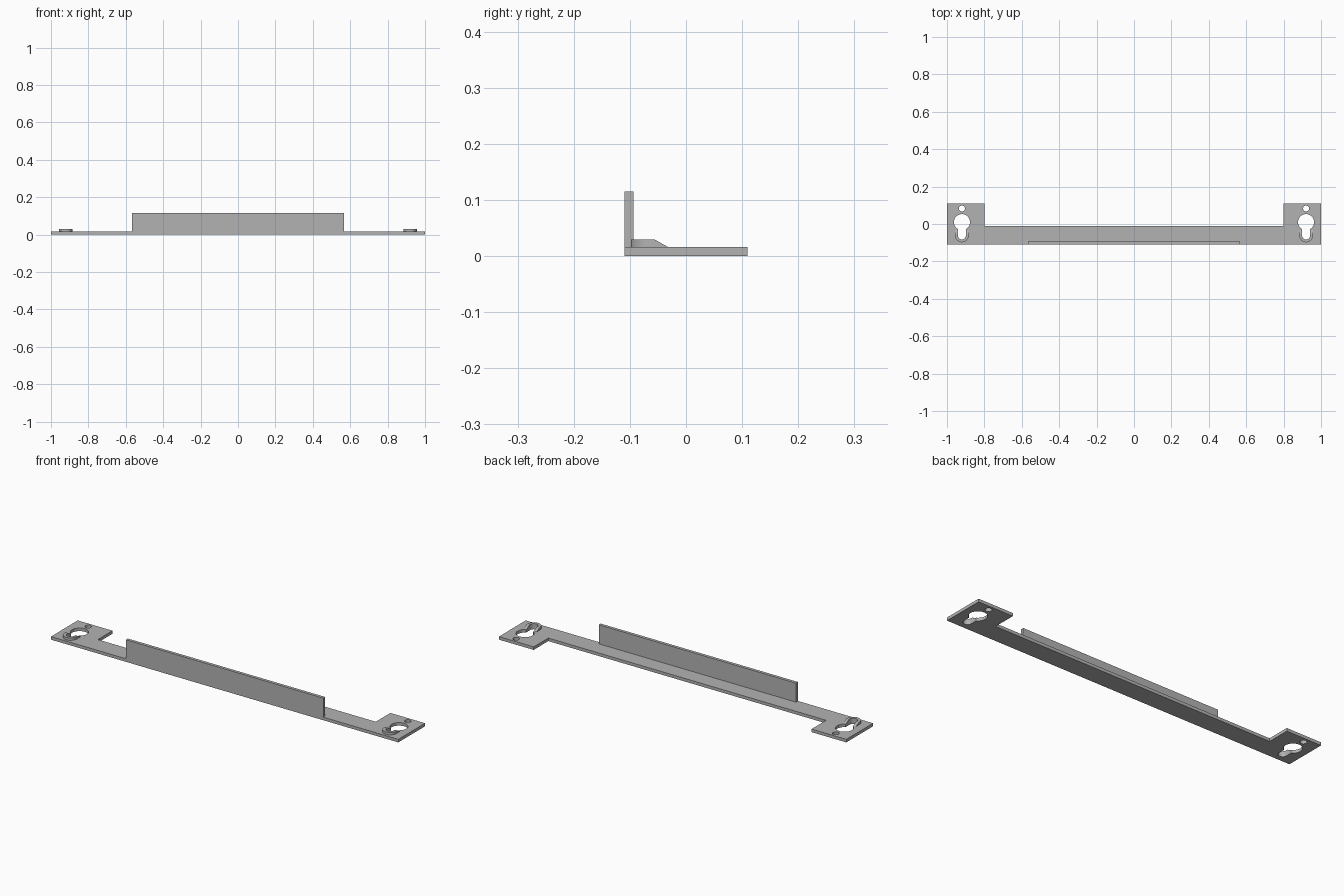
import bpy, bmesh
from math import sin, cos, pi, asin

cube = bpy.data.objects.get("Cube")
if cube:
    bpy.data.objects.remove(cube, do_unlink=True)

steel = bpy.data.materials.new("grey_steel")
steel.use_nodes = True
colour = (0.45, 0.45, 0.45, 1)
steel.diffuse_color = colour
steel.node_tree.nodes["Principled BSDF"].inputs["Base Color"].default_value = colour

THICK = 0.016          # sheet thickness
FRONT, BACK = -0.11, 0.11
HOLE_X = 0.92          # centre line of each mounting tab
HOLE_Y, HOLE_R = 0.01, 0.043
SLOT_Y, SLOT_R = -0.062, 0.021


def finish(bm, name):
    bmesh.ops.recalc_face_normals(bm, faces=bm.faces)
    mesh = bpy.data.meshes.new(name)
    bm.to_mesh(mesh)
    bm.free()
    mesh.materials.append(steel)
    obj = bpy.data.objects.new(name, mesh)
    bpy.context.collection.objects.link(obj)
    bpy.ops.object.select_all(action='DESELECT')
    obj.select_set(True)
    bpy.context.view_layer.objects.active = obj
    bpy.ops.object.shade_smooth_by_angle(angle=pi / 6)
    return obj


def arc(cx, cy, r, start, end, steps):
    angles = [start + (end - start) * i / steps for i in range(steps + 1)]
    return [(cx + r * cos(a), cy + r * sin(a)) for a in angles]


def sheet(name, loops, height):
    """Extrude an outline with holes into a flat sheet."""
    curve = bpy.data.curves.new(name, 'CURVE')
    curve.dimensions = '2D'
    curve.fill_mode = 'BOTH'
    curve.extrude = height / 2
    for loop in loops:
        spline = curve.splines.new('POLY')
        spline.points.add(len(loop) - 1)
        for point, (x, y) in zip(spline.points, loop):
            point.co = (x, y, 0, 1)
        spline.use_cyclic_u = True
    temp = bpy.data.objects.new(name + "_outline", curve)
    bpy.context.collection.objects.link(temp)
    bpy.context.view_layer.update()
    mesh = bpy.data.meshes.new_from_object(
        temp.evaluated_get(bpy.context.evaluated_depsgraph_get()))
    bm = bmesh.new()
    bm.from_mesh(mesh)
    bpy.data.objects.remove(temp, do_unlink=True)
    bpy.data.meshes.remove(mesh)
    bpy.data.curves.remove(curve)
    bmesh.ops.remove_doubles(bm, verts=bm.verts, dist=1e-5)
    bmesh.ops.translate(bm, verts=bm.verts, vec=(0, 0, height / 2))
    return finish(bm, name)


# Base plate with two tabs, keyholes and small round holes
half = [(1, FRONT), (1, BACK), (0.8, BACK), (0.8, -0.01)]
outline = half + [(-x, y) for x, y in reversed(half)]
loops = [outline]
neck = asin(SLOT_R / HOLE_R)
for side in (-1, 1):
    x = side * HOLE_X
    keyhole = arc(x, HOLE_Y, HOLE_R, -pi / 2 + neck, 1.5 * pi - neck, 32)
    keyhole += arc(x, SLOT_Y, SLOT_R, -pi, 0, 16)
    loops.append(keyhole)
    loops.append(arc(x, 0.083, 0.016, 0, 2 * pi, 24)[:-1])
sheet("base_plate", loops, THICK)

# Upright wall along the front edge
bm = bmesh.new()
bmesh.ops.create_cube(bm, size=1)
for v in bm.verts:
    v.co.x *= 1.136
    v.co.y = FRONT if v.co.y < 0 else -0.094
    v.co.z = THICK if v.co.z < 0 else 0.115
finish(bm, "front_wall")


def slot_ridge(name, x):
    """Raised U around the slot, ramping down at both ends."""
    inner_r, outer_r, top = SLOT_R, 0.036, 0.029
    # Each section: inner point, outer point, top height
    rows = list(zip(arc(x, SLOT_Y, inner_r, -pi, 0, 16),
                    arc(x, SLOT_Y, outer_r, -pi, 0, 16), [top] * 17))

    def leg(side, y, z):
        return ((x + side * inner_r, y), (x + side * outer_r, y), z)

    rows = ([leg(-1, -0.033, THICK + 0.0005), leg(-1, -0.055, top)] + rows
            + [leg(1, -0.055, top), leg(1, -0.033, THICK + 0.0005)])
    bm = bmesh.new()
    rings = []
    for a, b, z in rows:
        corners = [(*a, THICK), (*b, THICK), (*b, z), (*a, z)]
        rings.append([bm.verts.new(c) for c in corners])
    for r, s in zip(rings, rings[1:]):
        for i in range(4):
            j = (i + 1) % 4
            bm.faces.new((r[i], r[j], s[j], s[i]))
    bm.faces.new(rings[0])
    bm.faces.new(rings[-1])
    return finish(bm, name)


slot_ridge("left_slot_ridge", HOLE_X)
slot_ridge("right_slot_ridge", -HOLE_X)
